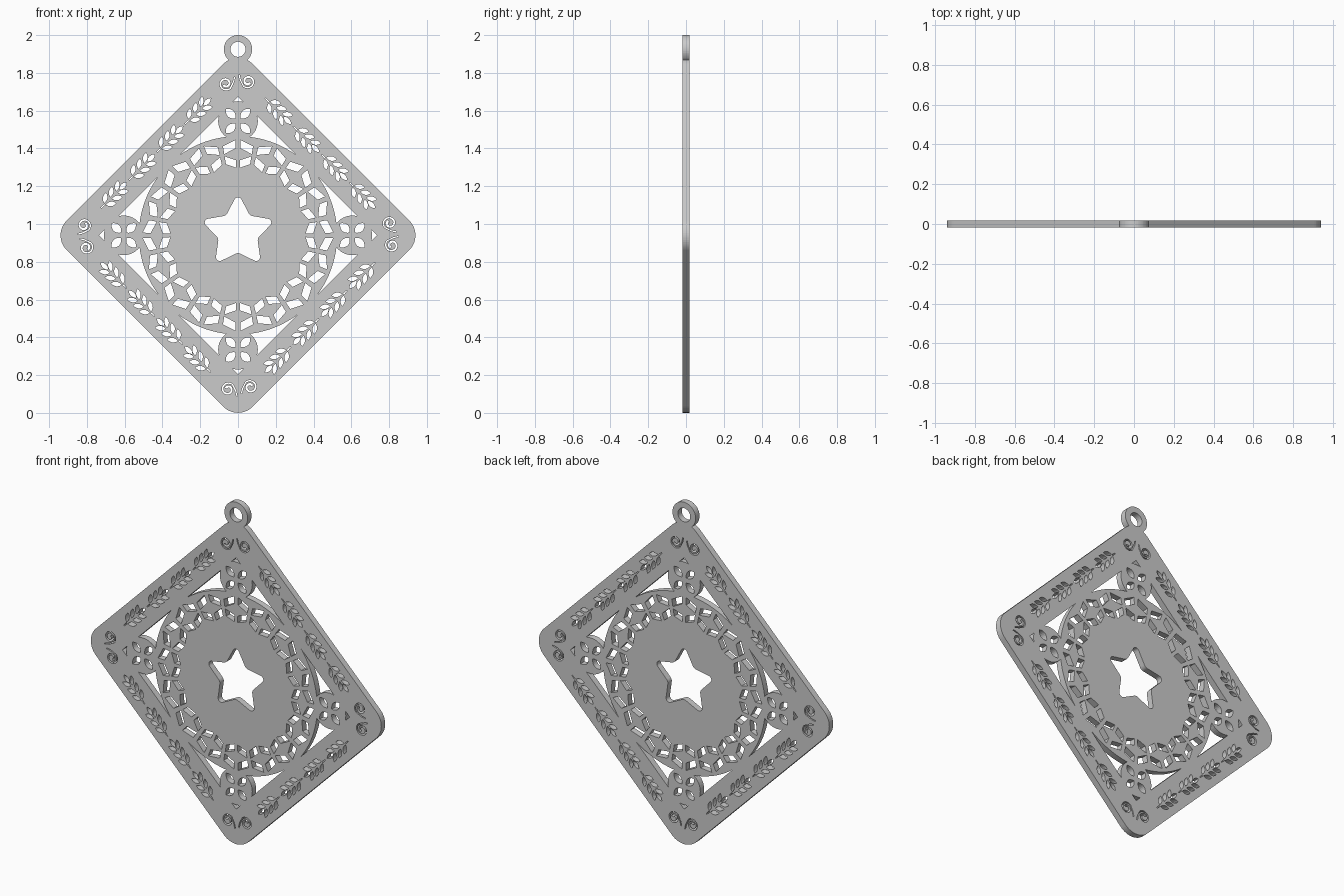
import bpy, bmesh
from math import sin, cos, pi, radians, atan2, acos, sqrt, tan
from mathutils import Vector, Matrix

if "Cube" in bpy.data.objects:
    bpy.data.objects.remove(bpy.data.objects["Cube"])

CZ = 0.94        # height of the plate centre
HALF = 0.018     # half thickness


def arc(cx, cy, r, a0, a1, n):
    return [Vector((cx + r * cos(a0 + (a1 - a0) * i / n),
                    cy + r * sin(a0 + (a1 - a0) * i / n))) for i in range(n + 1)]


def circle(cx, cy, r, n=48):
    return arc(cx, cy, r, 0, 2 * pi, n)[:-1]


def fillet(pts, radii, n=8):
    """Round every corner of a closed polygon."""
    out = []
    for i, p in enumerate(pts):
        a = (pts[i - 1] - p).normalized()
        b = (pts[(i + 1) % len(pts)] - p).normalized()
        half = acos(max(-1, min(1, a.dot(b)))) / 2
        r = radii[i % len(radii)]
        c = p + (a + b).normalized() * (r / sin(half))
        s, e = p + a * (r / tan(half)) - c, p + b * (r / tan(half)) - c
        a0 = atan2(s.y, s.x)
        d = (atan2(e.y, e.x) - a0 + pi) % (2 * pi) - pi
        out += arc(c.x, c.y, r, a0, a0 + d, n)
    return out


def leaf(base, angle, length, width, n=6):
    """Pointed leaf outline."""
    side = [(length * i / n, width / 2 * sin(pi * i / n) ** 0.8) for i in range(1, n)]
    pts = [(0, 0)] + side + [(length, 0)] + [(x, -y) for x, y in reversed(side)]
    m = Matrix.Rotation(angle, 2)
    return [m @ Vector(p) + Vector(base) for p in pts]


def stroke(path, w0, w1):
    """Tapered ribbon outline around a path."""
    left, right = [], []
    for i, p in enumerate(path):
        t = (path[min(i + 1, len(path) - 1)] - path[max(i - 1, 0)]).normalized()
        w = (w0 + (w1 - w0) * i / (len(path) - 1)) / 2
        nrm = Vector((-t.y, t.x)) * w
        left.append(p + nrm)
        right.append(p - nrm)
    return left + right[::-1]


def rotated(loop, a):
    m = Matrix.Rotation(a, 2)
    return [m @ p for p in loop]


def mirrored(loop):
    return [Vector((-p.x, p.y)) for p in loop]


def plate(name, loops, z):
    """Fill nested outlines and extrude them into an upright plate."""
    cu = bpy.data.curves.new(name + "_outline", 'CURVE')
    cu.dimensions, cu.fill_mode, cu.extrude = '2D', 'BOTH', HALF
    for loop in loops:
        sp = cu.splines.new('POLY')
        sp.points.add(len(loop) - 1)
        for q, p in zip(sp.points, loop):
            q.co = (p[0], p[1], 0, 1)
        sp.use_cyclic_u = True
    tmp = bpy.data.objects.new(name + "_tmp", cu)
    bpy.context.collection.objects.link(tmp)
    dg = bpy.context.evaluated_depsgraph_get()
    me = bpy.data.meshes.new_from_object(tmp.evaluated_get(dg))
    bpy.data.objects.remove(tmp)
    me.name = name
    me.transform(Matrix.Translation((0, 0, z)) @ Matrix.Rotation(pi / 2, 4, 'X'))
    bm = bmesh.new()
    bm.from_mesh(me)
    bmesh.ops.remove_doubles(bm, verts=bm.verts, dist=1e-5)
    bmesh.ops.recalc_face_normals(bm, faces=bm.faces)
    for f in bm.faces:
        f.smooth = False
    bm.to_mesh(me)
    bm.free()
    ob = bpy.data.objects.new(name, me)
    bpy.context.collection.objects.link(ob)
    return ob


# outer diamond
D = 0.985
loops = [fillet([Vector(p) for p in ((D, 0), (0, D), (-D, 0), (0, -D))], [0.11], 14)]

# central star
star = []
for i in range(10):
    r, a = (0.207, 0.108)[i % 2], pi / 2 + i * pi / 5
    star.append(Vector((r * cos(a), 0.017 + r * sin(a))))
loops.append(fillet(star, [0.02, 0.03], 6))

# ring of sixteen hexagons, each cut by four slanted slots
for k in range(16):
    mid = pi / 2 + k * pi / 8
    for s in (1, -1):
        for near, far in (((0.462, 0.505), (0.436, 0.478)), ((0.358, 0.398), (0.382, 0.424))):
            a, b = mid + s * radians(1.6), mid + s * radians(9.6)
            loops.append([Vector((r * cos(t), r * sin(t))) for r, t in
                          ((near[0], a), (near[1], a), (far[1], b), (far[0], b))])

# one quarter of the ornament: windows, flower, scrolls, leaf sprigs
quarter = []
E, R, r, d = 0.735, 0.525, 0.105, 0.605        # inner frame, medallion, flower disc
off = sqrt(r * r - (E - d) ** 2 / 2) / sqrt(2)
hx, hz = (E - d) / 2, (E + d) / 2
p_out, p_top = (hx + off, hz - off), (hx - off, hz + off)
zc = (R * R - r * r + d * d) / (2 * d)
xc = sqrt(R * R - zc * zc)
a_end = pi / 4 + acos(E / sqrt(2) / R)
window = ([Vector(p_out)] + arc(0, 0, R, a_end, atan2(zc, xc), 12)
          + arc(0, d, r, atan2(zc - d, xc), atan2(p_out[1] - d, p_out[0]), 8)[1:-1])
quarter += [window, mirrored(window)]
t0 = atan2(p_top[1] - d, p_top[0])
quarter.append([Vector((0, E))] + arc(0, d, r, pi - t0, t0, 4))
for k in range(4):
    a = pi / 4 + k * pi / 2
    quarter.append(leaf((0.02 * cos(a), d + 0.02 * sin(a)), a, 0.07, 0.042, 8))

# scroll pair at the corner
curl = []
for i in range(29):
    t = i / 28
    a, q = radians(-150 + 480 * (1 - t)), 0.012 + 0.024 * t
    curl.append(Vector((0.053 + q * cos(a), 0.803 + q * sin(a))))
curl += [Vector((0.012, 0.812)), Vector((0.006, 0.838))]
curl = curl[:-3] + curl[-2:]
scroll = stroke(curl, 0.013, 0.006)
quarter += [[p + Vector((0, 0.012)) for p in scroll],
            [p + Vector((-0.012, 0)) for p in mirrored(scroll)]]

# four sprigs along one side of the frame
band = 0.615
for k in range(4):
    s0 = -0.41 + k * 0.21
    sprig = [stroke([Vector((s0, band)), Vector((s0 + 0.026, band))], 0.004, 0.008),
             leaf((s0 + 0.137, band), 0, 0.055, 0.024)]
    for x in (0.03, 0.075, 0.12):
        for sg in (1, -1):
            sprig.append(leaf((s0 + x, band + sg * 0.006), sg * radians(36), 0.056, 0.024))
    quarter += [rotated(l, -pi / 4) for l in sprig]

for k in range(4):
    loops += [rotated(l, k * pi / 2) for l in quarter]

plate("filigree_plate", loops, CZ)

# hanging ring on the top corner
plate("hanging_ring", [circle(0, 0, 0.075), circle(0, 0, 0.04, 32)], 1.925)
